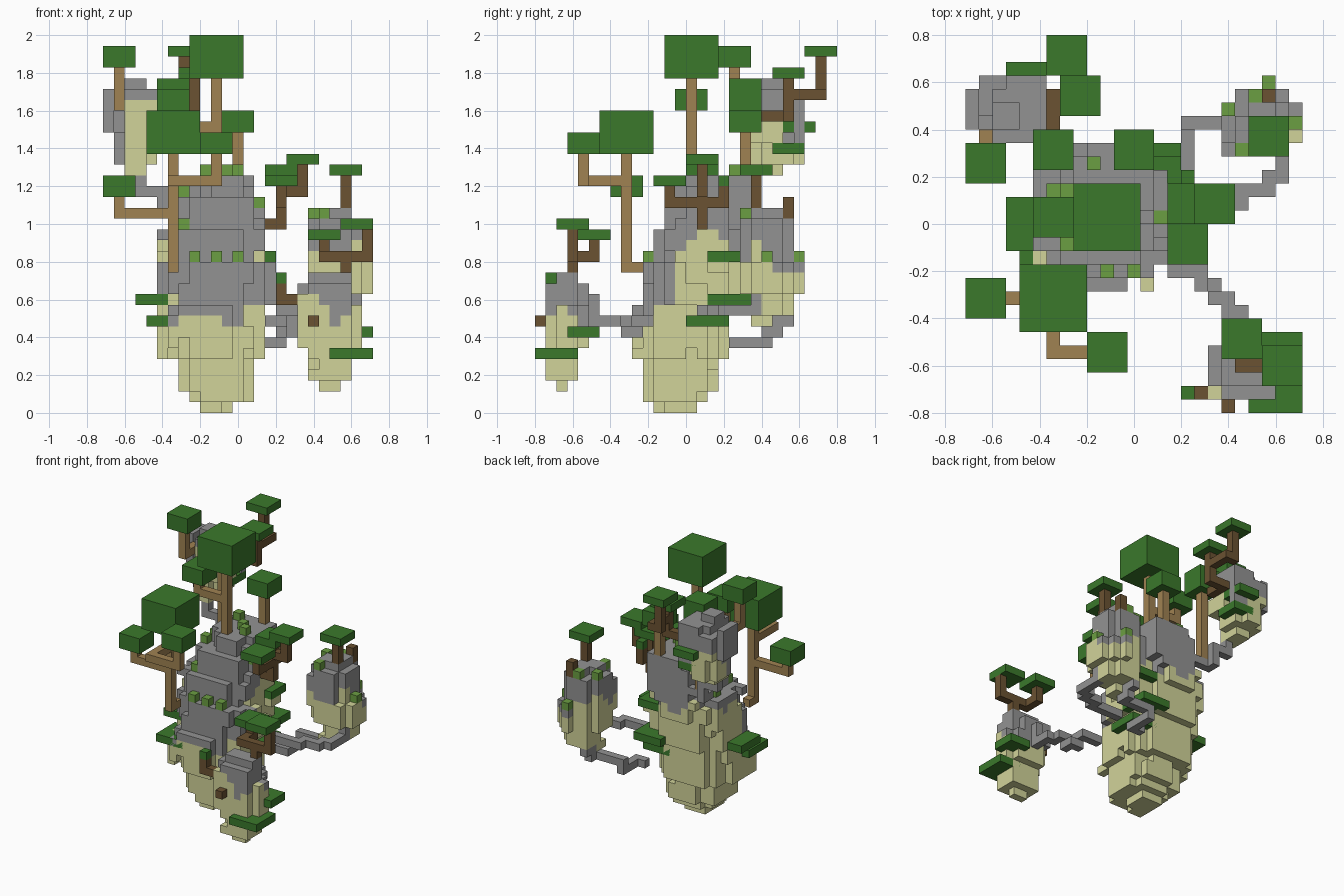
import bpy
import bmesh
from mathutils import Vector, noise

default_cube = bpy.data.objects.get("Cube")
if default_cube:
    bpy.data.objects.remove(default_cube, do_unlink=True)

# Everything sits on one grid of small cubes
UNIT = 2 / 35
ORIGIN = Vector((12.5, 14, 0))
RIGHT, BACK, UP = Vector((1, 0, 0)), Vector((0, 1, 0)), Vector((0, 0, 1))
LEFT, FRONT, DOWN = -RIGHT, -BACK, -UP

# Crown sizes as (reach around the branch tip, height)
BARE, SPRIG, SMALL, MEDIUM, TALL, LARGE = (0, 0), (0, 1), (1, 1), (1, 2), (1, 3), (2, 4)


def make_material(name, red, green, blue):
    colour = [(c / 255) ** 2.2 for c in (red, green, blue)] + [1]
    material = bpy.data.materials.new(name)
    material.use_nodes = True
    material.diffuse_color = colour
    shader = next(n for n in material.node_tree.nodes if n.type == "BSDF_PRINCIPLED")
    shader.inputs["Base Color"].default_value = colour
    shader.inputs["Roughness"].default_value = 1
    return material


STONE = make_material("grey stone", 145, 145, 145)
SAND = make_material("pale sand", 208, 210, 152)
MOSS = make_material("light moss", 107, 157, 68)
LEAF = make_material("dark leaf", 61, 120, 47)
PALE_BARK = make_material("pale bark", 158, 129, 83)
DARK_BARK = make_material("dark bark", 106, 83, 53)


def to_object(name, bm, materials):
    mesh = bpy.data.meshes.new(name)
    bm.to_mesh(mesh)
    bm.free()
    for material in materials:
        mesh.materials.append(material)
    obj = bpy.data.objects.new(name, mesh)
    bpy.context.collection.objects.link(obj)


def build_cells(name, cells, materials):
    """Turn {cell: material index} into a mesh of its exposed cube sides."""
    bm = bmesh.new()
    corners = {}

    def corner(point):
        key = tuple(round(c * 2) for c in point)
        if key not in corners:
            corners[key] = bm.verts.new((point - ORIGIN) * UNIT)
        return corners[key]

    for cell, index in cells.items():
        middle = Vector(cell) + (RIGHT + BACK + UP) / 2
        for side in (LEFT, RIGHT, FRONT, BACK, DOWN, UP):
            if tuple(round(c) for c in Vector(cell) + side) in cells:
                continue
            across = Vector((side.y, side.z, side.x))
            along = side.cross(across)
            ring = [corner(middle + (side + turn) / 2) for turn in
                    (-across - along, across - along, across + along, along - across)]
            bm.faces.new(ring).material_index = index
    to_object(name, bm, materials)


def walk(start, moves):
    """Cells passed along the moves, one axis after the other, and the last cell."""
    here = list(start)
    cells = {tuple(here): 0}
    for move in moves:
        for axis, amount in enumerate(move):
            for step in range(round(abs(amount))):
                here[axis] += 1 if amount > 0 else -1
                cells[tuple(here)] = 0
    return cells, Vector(here)


def leaf_block(name, low, width, height):
    bm = bmesh.new()
    size = Vector((width, width, height))
    bmesh.ops.create_cube(bm, size=UNIT)
    bmesh.ops.scale(bm, vec=size, verts=bm.verts)
    bmesh.ops.translate(bm, vec=(Vector(low) + size / 2 - ORIGIN) * UNIT, verts=bm.verts)
    to_object(name, bm, [LEAF])


def tree(name, bark, start, *branches):
    """Each branch is a crown size followed by the moves that lead to it."""
    wood = {}
    for number, ((reach, height), *moves) in enumerate(branches):
        cells, tip = walk(start, moves)
        wood.update(cells)
        if height:
            low = tip + UP - (RIGHT + BACK) * reach
            leaf_block(f"{name}_crown_{number}", low, 2 * reach + 1, height)
    build_cells(name + "_wood", wood, [bark])


def chain(name, start, *moves):
    build_cells(name, walk(start, moves)[0], [STONE])


def island(name, top, stone_line, layers, lumps=(), tufts=()):
    """Stack rounded layers (height, x range, y range); stone lies over sand."""
    solid = set(lumps)
    ends = [layer[0] for layer in layers[1:]] + [top]
    for (start, x0, x1, y0, y1), end in zip(layers, ends):
        for i in range(x0, x1):
            for j in range(y0, y1):
                dx = abs(2 * i + 1 - x0 - x1) / (x1 - x0)
                dy = abs(2 * j + 1 - y0 - y1) / (y1 - y0)
                for k in range(start, end):
                    rough = noise.noise(Vector((i * .7, j * .7, k * .17)))
                    if dx ** 2.3 + dy ** 2.3 < 1.05 + rough * .6:
                        solid.add((i, j, k))
    cells = {}
    for i, j, k in sorted(solid):
        wobble = noise.noise(Vector((i * .4, j * .4, k * .2))) * 4
        cells[i, j, k] = 0 if k + wobble > stone_line(j) else 1
    # Moss tufts on top of some columns
    for column in tufts:
        heights = [cell[2] for cell in solid if cell[:2] == column]
        if heights:
            cells[(*column, max(heights) + 1)] = 2
    build_cells(name, cells, [STONE, SAND, MOSS])


# Floating islands
island("main_island", 22, lambda j: 8.5 if j < 13 else 15, [
    (0, 9, 12, 11, 15), (1, 8, 14, 10, 16), (2, 7, 14, 10, 17), (5, 5, 15, 9, 18),
    (10, 5, 16, 10, 19), (14, 5, 15, 11, 20), (17, 7, 15, 12, 20), (20, 8, 14, 13, 20)],
    tufts=[(9, 18), (14, 14), (10, 10), (7, 16), (6, 16), (7, 12), (11, 16), (12, 15),
           (8, 10), (7, 14), (12, 10)])
island("front_right_island", 13, lambda j: 9, [
    (2, 20, 22, 2, 3), (3, 19, 23, 1, 4), (6, 18, 24, 1, 5),
    (10, 18, 23, 1, 5), (12, 19, 23, 2, 4)])
island("back_right_island", 19, lambda j: 14.5, [
    (8, 20, 22, 20, 22), (9, 20, 24, 20, 24), (11, 19, 25, 19, 24),
    (14, 19, 24, 19, 24), (18, 20, 23, 20, 23)],
    walk((22, 24, 11), [UP * 2])[0], [(19, 22), (21, 23), (22, 24), (24, 21), (20, 19)])
island("back_left_island", 31, lambda j: 27 if j < 21 else 25, [
    (22, 2, 4, 20, 23), (23, 1, 5, 20, 25), (25, 1, 6, 20, 25),
    (29, 2, 6, 20, 25), (30, 2, 4, 21, 23)],
    walk((0, 21, 26), [UP * 3, BACK, DOWN * 3, BACK, UP * 3])[0])

# Chains of stone blocks between the islands
chain("front_right_chain", (15, 10, 8), RIGHT * 2, FRONT + DOWN, RIGHT + FRONT + UP,
      RIGHT + FRONT, RIGHT + FRONT * 2 + UP * 2)
chain("back_right_low_chain", (15, 18, 6), RIGHT + BACK, BACK * 2 + UP, RIGHT * 3,
      RIGHT + BACK + UP, BACK + UP)
chain("back_right_high_chain", (16, 15, 9), RIGHT * 4 + BACK, RIGHT * 2 + BACK,
      RIGHT + BACK, BACK * 2 + UP)
chain("back_left_chain", (7, 19, 18), LEFT * 2 + BACK + UP * 2, LEFT * 2 + UP * 2)

# Pale trees
tree("front_left_tree", PALE_BARK, (6, 9, 13),
     (LARGE, FRONT, UP * 10),
     (MEDIUM, FRONT, UP * 8, FRONT * 4, RIGHT * 4, UP * 2),
     (MEDIUM, FRONT, UP * 5, LEFT * 5, UP))
tree("tall_tree", PALE_BARK, (10, 14, 21), (LARGE, UP * 9), (MEDIUM, UP * 5, LEFT * 4, UP))
tree("rear_tree", PALE_BARK, (12, 19, 21), (MEDIUM, UP * 4))
tree("rear_left_tree", PALE_BARK, (6, 19, 18), (TALL, UP * 9))
tree("high_left_tree", PALE_BARK, (1, 20, 28), (MEDIUM, FRONT * 2, UP * 3))

# Dark trees
tree("high_back_tree", DARK_BARK, (6, 21, 27),
     (SMALL, BACK * 2, RIGHT * 2, UP * 3),
     (SMALL, BACK * 2, RIGHT * 2, UP * 2, BACK * 3, LEFT, UP * 3))
tree("right_side_tree", DARK_BARK, (14, 15, 17),
     (SMALL, RIGHT * 2, UP * 4),
     (SMALL, RIGHT * 2, UP * 2, FRONT * 3, UP),
     (SMALL, RIGHT * 2, UP * 3, RIGHT * 2, UP * 2),
     (SPRIG, RIGHT * 2, UP * 2, BACK * 2, UP))
tree("back_right_tree", DARK_BARK, (22, 20, 18), (SMALL, UP * 3))
tree("back_right_stump", DARK_BARK, (22, 23, 18), (BARE, UP))
tree("front_right_tree", DARK_BARK, (22, 3, 12),
     (SMALL, UP * 2, LEFT * 2, BACK * 2, UP),
     (BARE, UP * 2, RIGHT * 2, UP * 2))
tree("front_right_twig", DARK_BARK, (18, 1, 10), (SPRIG, LEFT * 2, UP))
tree("front_right_root", DARK_BARK, (19, 1, 8), (BARE, FRONT))

# Flat leaf pads growing out of the rock or over a branch
wide_pads = [(3, 12, 10), (4, 9, 8), (12, 16, 10), (12, 14, 8), (21, 0, 5)]
narrow_pads = [(22, 3, 7), (3, 23, 26), (3, 22, 24), (13, 16, 14), (22, 2, 17)]
for width, pads in ((4, wide_pads), (3, narrow_pads)):
    for number, low in enumerate(pads):
        leaf_block(f"leaf_pad_{width}_{number}", low, width, 1)
